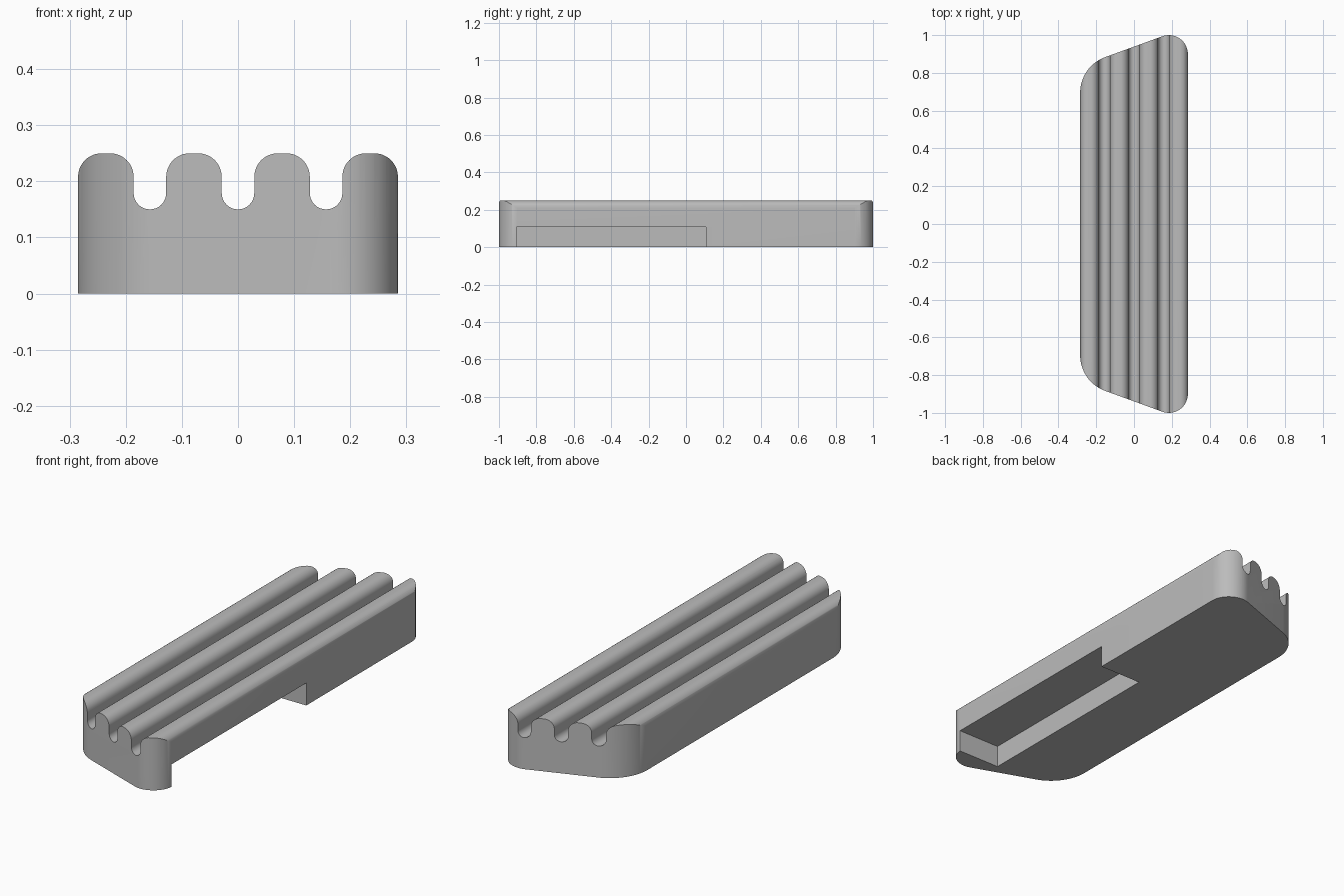
import bpy, bmesh
from math import radians, sin, cos, tan
from mathutils import Vector, Matrix

cube = bpy.data.objects.get("Cube")
if cube:
    bpy.data.objects.remove(cube, do_unlink=True)

HALF_W, HEIGHT = 0.285, 0.25
PITCH, SLOT_R, SLOT_Z, RIB_R = 0.157, 0.029, 0.15, 0.042
SLANT = radians(20)


def arc(cx, cy, r, start, end, steps=16):
    """Points on an arc, angles in degrees."""
    angles = [radians(start + (end - start) * i / steps) for i in range(steps + 1)]
    return [(cx + r * cos(a), cy + r * sin(a)) for a in angles]


def prism(name, points, to_3d, depth):
    """Extrude a closed 2D outline along a depth vector."""
    bm = bmesh.new()
    face = bm.faces.new([bm.verts.new(to_3d(*p)) for p in points])
    ext = bmesh.ops.extrude_face_region(bm, geom=[face])
    moved = [v for v in ext["geom"] if isinstance(v, bmesh.types.BMVert)]
    bmesh.ops.translate(bm, verts=moved, vec=depth)
    bmesh.ops.recalc_face_normals(bm, faces=bm.faces[:])
    mesh = bpy.data.meshes.new(name)
    bm.to_mesh(mesh)
    bm.free()
    obj = bpy.data.objects.new(name, mesh)
    bpy.context.collection.objects.link(obj)
    return obj


def cut(target, cutter, operation):
    mod = target.modifiers.new(cutter.name, "BOOLEAN")
    mod.operation, mod.solver, mod.object = operation, "EXACT", cutter
    bpy.context.view_layer.objects.active = target
    bpy.ops.object.modifier_apply(modifier=mod.name)
    bpy.data.objects.remove(cutter, do_unlink=True)


# Ribbed cross-section, run the full length
walls = [-HALF_W]
for i in (-1, 0, 1):
    walls += [i * PITCH - SLOT_R, i * PITCH + SLOT_R]
walls.append(HALF_W)
section = [(-HALF_W, 0)]
for left, right in zip(walls[::2], walls[1::2]):
    section += arc(left + RIB_R, HEIGHT - RIB_R, RIB_R, 180, 90, 12)
    section += arc(right - RIB_R, HEIGHT - RIB_R, RIB_R, 90, 0, 12)
    if right < HALF_W:
        section += arc(right + SLOT_R, SLOT_Z + SLOT_R, SLOT_R, 180, 360)
section.append((HALF_W, 0))
body = prism("ribbed_grip_block", section, lambda x, z: (x, -1.1, z), Vector((0, 2.2, 0)))

# Plan outline: slanted ends, tight corners on one side and wide on the other
r1, r2 = 0.1, 0.2
x1, y1 = HALF_W - r1, 1 - r1
x2 = -HALF_W + r2
y2 = y1 + r1 / cos(SLANT) + (x2 - x1) * tan(SLANT) - r2 / cos(SLANT)
half = arc(x1, y1, r1, 0, 110, 20) + arc(x2, y2, r2, 110, 180, 20)
plan = half + [(x, -y) for x, y in reversed(half)]
outline = prism("plan_outline", plan, lambda x, y: (x, y, -0.1), Vector((0, 0, 0.5)))
# Widen only the flat long sides a hair so they clear the block walls
for v in outline.data.vertices:
    if abs(v.co.x) > HALF_W - 1e-5:
        v.co.x *= 1.0005
cut(body, outline, "INTERSECT")

# Rectangular recess in the bottom edge of the straight side
recess = prism("recess", [(0.06, -0.907), (0.5, -0.907), (0.5, 0.107), (0.06, 0.107)],
               lambda x, y: (x, y, -0.1), Vector((0, 0, 0.207)))
cut(body, recess, "DIFFERENCE")

# Single grey finish
grey = bpy.data.materials.new("grey")
grey.use_nodes = True
colour = (0.5, 0.5, 0.5, 1)
grey.diffuse_color = colour
grey.node_tree.nodes["Principled BSDF"].inputs["Base Color"].default_value = colour
body.data.materials.clear()
body.data.materials.append(grey)

bpy.ops.object.select_all(action="DESELECT")
body.select_set(True)
bpy.context.view_layer.objects.active = body
bpy.ops.object.shade_smooth_by_angle(angle=radians(30))
